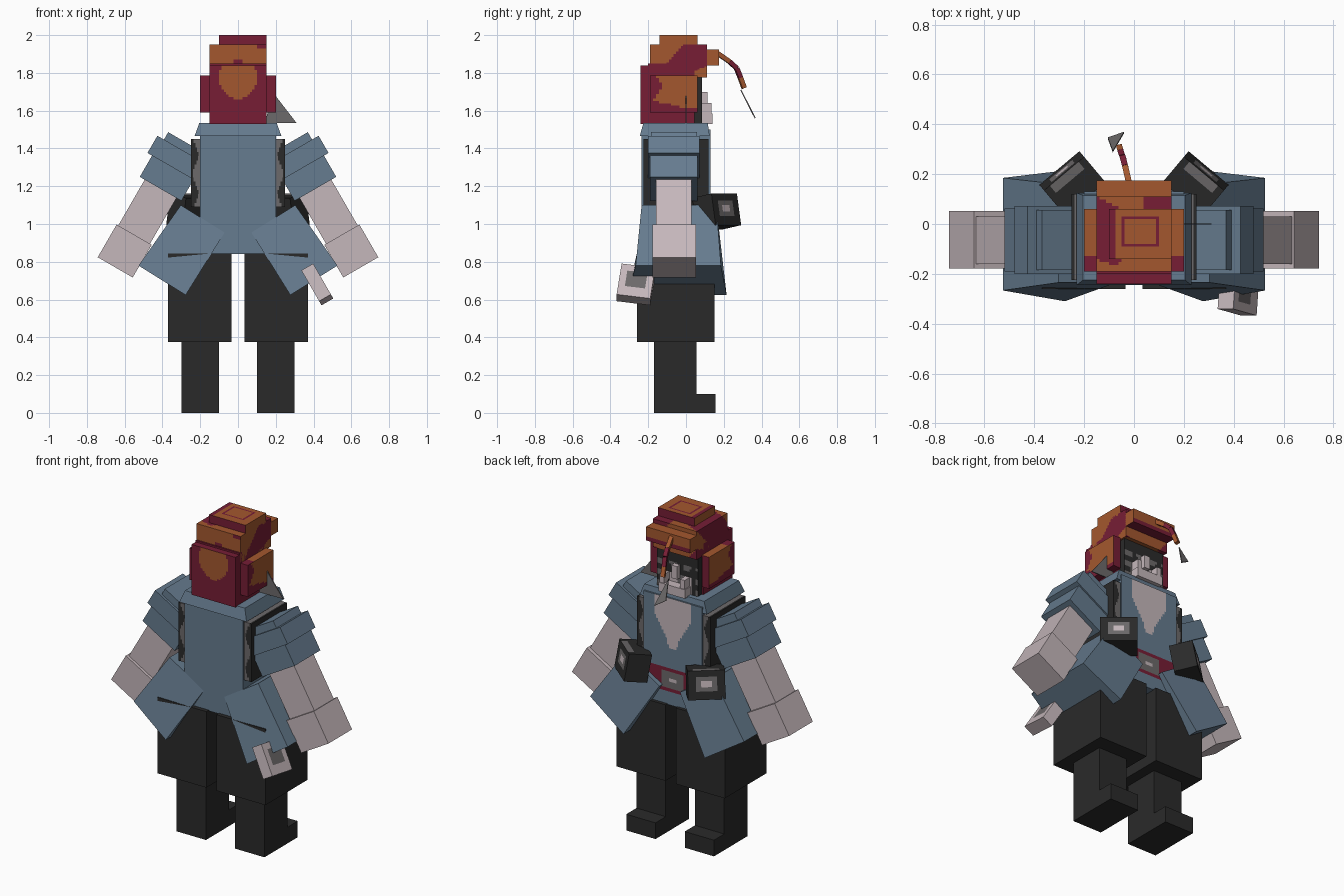
import bpy, bmesh, math
from mathutils import Matrix, Vector

if "Cube" in bpy.data.objects:
    bpy.data.objects.remove(bpy.data.objects["Cube"])


def colour(name, r, g, b):
    m = bpy.data.materials.new(name)
    m.diffuse_color = [(c / 255) ** 2.2 for c in (r, g, b)] + [1]
    m.use_nodes = True
    m.node_tree.nodes["Principled BSDF"].inputs["Base Color"].default_value = m.diffuse_color
    return m


MATS = [colour("charcoal", 46, 46, 46), colour("slate_blue", 102, 123, 142),
        colour("maroon", 118, 35, 56), colour("orange", 162, 88, 50),
        colour("pale_skin", 196, 182, 186), colour("mid_grey", 108, 105, 106)]
DARK, BLUE, RED, ORANGE, SKIN, GREY = range(6)


def box(name, lo, hi, mat, m=None, rule=None, cuts=0, side=1, shape=None):
    """Box between two corners; rule(centre, normal) picks colours before placing by m."""
    bm = bmesh.new()
    bmesh.ops.create_cube(bm, size=1)
    for v in bm.verts:
        v.co = Vector([lo[i] if v.co[i] < 0 else hi[i] for i in range(3)])
        if shape:
            v.co = shape(v.co)
    if cuts:
        bmesh.ops.subdivide_edges(bm, edges=bm.edges[:], cuts=cuts, use_grid_fill=True)
    bm.normal_update()
    for f in bm.faces:
        f.material_index = rule(f.calc_center_median(), f.normal) if rule else mat
    if m:
        bm.transform(m)
    if side < 0:
        bm.transform(Matrix.Scale(-1, 4, (1, 0, 0)))
    bmesh.ops.recalc_face_normals(bm, faces=bm.faces[:])
    return finish(name, bm)


def finish(name, bm):
    me = bpy.data.meshes.new(name)
    bm.to_mesh(me)
    bm.free()
    for mt in MATS:
        me.materials.append(mt)
    ob = bpy.data.objects.new(name, me)
    bpy.context.collection.objects.link(ob)
    return ob


def pair(name, *args, **kw):
    for side, label in ((1, "right_"), (-1, "left_")):
        box(label + name, *args, side=side, **kw)


def triangle(name, pts, mat, thick):
    """Thin triangular plate."""
    bm = bmesh.new()
    t = Vector(thick)
    a = [bm.verts.new(Vector(p) + t) for p in pts]
    b = [bm.verts.new(Vector(p) - t) for p in pts]
    faces = [bm.faces.new(a), bm.faces.new(b[::-1])]
    faces += [bm.faces.new((a[i], b[i], b[(i + 1) % 3], a[(i + 1) % 3])) for i in range(3)]
    for f in faces:
        f.material_index = mat
    bmesh.ops.recalc_face_normals(bm, faces=faces)
    return finish(name, bm)


def strut(name, p, q, r, mat):
    p, q = Vector(p), Vector(q)
    m = Matrix.Translation(p) @ (q - p).to_track_quat('Z', 'Y').to_matrix().to_4x4()
    box(name, (-r, -r, 0), (r, r, (q - p).length), mat, m)


def tilt(x, z, deg):
    return Matrix.Translation((x, 0, z)) @ Matrix.Rotation(math.radians(-deg), 4, 'Y')


# Legs and boots
pair("trouser", (.035, -.26, .375), (.37, .15, .845), DARK)
pair("boot", (.10, -.17, 0), (.30, .055, .39), DARK)
pair("toe", (.10, .055, 0), (.30, .155, .10), DARK)


# Torso with open neckline, belt and buckle on its +y side
def torso_rule(c, n):
    if n.y > .5:
        if 1.2 < c.z and abs(c.x) < .02 + .11 * min(1, (c.z - 1.2) / .2):
            return SKIN
        if .93 < c.z < 1.06:
            if abs(c.x) < .07 and .95 < c.z < 1.04:
                return SKIN if abs(c.x) < .03 and .98 < c.z < 1.01 else GREY
            return RED
    return BLUE


box("torso", (-.2, -.235, .84), (.2, .13, 1.5), BLUE, rule=torso_rule, cuts=31)


def vest_rule(c, n):
    wave = .025 * math.sin(c.z * 31)
    if abs(n.y) > .5 or n.z > .5:
        return GREY if abs(c.x) < .225 + wave * .6 and abs(c.x) > .2 else DARK
    return DARK


pair("armhole", (.19, -.225, 1.09), (.25, .12, 1.45), DARK, rule=vest_rule, cuts=15)


# Flared collar
def collar_shape(v):
    if v.z > 1.5:
        v.x *= .89
        v.y = v.y * .92
    return v


box("collar", (-.23, -.245, 1.465), (.23, .125, 1.535), BLUE, shape=collar_shape)

# Arms, all in a frame that leans outward from the hand
ARM = tilt(.60, .857, -30)
ARM = Matrix.Translation((.60, 0, .857)) @ Matrix.Rotation(math.radians(-30), 4, 'Y')
pair("hand", (-.107, -.178, -.1), (.107, .053, .1), SKIN, m=ARM)
pair("forearm", (-.097, -.16, .1), (.097, .03, .42), SKIN, m=ARM)
pair("sleeve", (-.127, -.19, .38), (.127, .062, .56), BLUE, m=ARM)
pair("shoulder_pad", (-.13, -.20, .51), (.155, .072, .615), BLUE, m=ARM)
pair("shoulder_cap", (-.12, -.185, .61), (.115, .057, .66), BLUE, m=ARM)


# Coat skirts spreading toward the hem
def skirt_shape(v):
    if v.z > 0:
        v.y = -.235 if v.y < 0 else .16
    elif v.x > 0:
        v.x += .02
        v.y *= .86
    return v


pair("coat_skirt", (-.137, -.31, -.195), (.137, .215, .195), BLUE,
     m=tilt(.29, .862, 32), shape=skirt_shape)


# Belt pouches with pale clasps
def pouch_rule(c, n):
    if n.y > .5 and abs(c.x) < .06 and -.035 < c.z < .045:
        return SKIN if abs(c.x) < .025 and -.01 < c.z < .02 else GREY
    if n.z > .5 and abs(c.x) < .07 and c.y > .02:
        return GREY
    return DARK


pair("pouch", (-.105, -.075, -.085), (.105, .06, .085), DARK, rule=pouch_rule, cuts=13,
     m=Matrix.Translation((.252, .168, 1.067)) @ Matrix.Rotation(math.radians(-40), 4, 'Z')
     @ Matrix.Rotation(math.radians(10), 4, 'X'))


# Hanging lantern on the right skirt
def lantern_rule(c, n):
    return GREY if abs(n.x) > .5 and abs(c.y) < .05 and -.035 < c.z < .05 else SKIN


box("lantern", (-.036, -.09, -.095), (.036, .09, .095), SKIN, rule=lantern_rule, cuts=9,
    m=Matrix.Translation((.42, -.265, .68)) @ Matrix.Rotation(math.radians(-30), 4, 'Y')
    @ Matrix.Rotation(math.radians(-8), 4, 'X'))
strut("lantern_hook", (.33, -.22, .80), (.39, -.25, .73), .025, BLUE)


# Head and face
def face_rule(c, n):
    if n.y > .5:
        if c.z < 1.64 and abs(c.x) < .10:
            return SKIN if math.sin(c.x * 60) > -.4 else GREY
        if c.z < 1.71 and math.sin(c.x * 70) + math.sin(c.z * 90) > .5:
            return GREY
    return DARK


box("head", (-.14, -.18, 1.52), (.14, .085, 1.86), DARK, rule=face_rule, cuts=19)
box("jaw", (-.09, .07, 1.53), (.09, .14, 1.585), SKIN)
pair("whisker", (.055, .07, 1.58), (.085, .135, 1.64), SKIN)
box("nose", (-.02, .08, 1.62), (.02, .115, 1.70), SKIN)


# Mottled hood
def mottle(c, n):
    w = math.sin(17 * c.x + 9 * c.y + 1) + math.sin(21 * c.z - 15 * c.y + 6 * c.x + 2)
    return ORANGE if w > -.15 else RED


def back_rule(c, n):
    if n.y < -.5 and (c.x / .1) ** 2 + ((c.z - 1.775) / .115) ** 2 < 1:
        return ORANGE
    return RED


def cheek_rule(c, n):
    if abs(n.x) > .5:
        inside = c.y > -.16 + .03 * math.sin(c.z * 30) and c.z > 1.615 - .2 * (c.y - .0) * (c.y < 0)
        return ORANGE if inside else RED
    return ORANGE if n.z > .5 and c.y > -.12 else RED


def top_rule(c, n):
    if n.y < -.5:
        return RED if abs(c.x) < .025 and c.z < 1.87 or c.z > 1.93 and c.x > .1 else ORANGE
    return mottle(c, n)


def crown_rule(c, n):
    if n.z > .5:
        ring = max(abs(c.x - .03) / .10, abs(c.y + .03) / .08)
        return RED if c.x < -.07 or .62 < ring < .8 and c.x < .1 else ORANGE
    return ORANGE if abs(n.x) > .5 else RED


box("hood_lower", (-.15, -.2, 1.53), (.15, .045, 1.85), RED)
box("hood_back", (-.15, -.24, 1.53), (.15, -.19, 1.84), RED, rule=back_rule, cuts=23)
pair("hood_cheek", (.15, -.19, 1.59), (.2, .06, 1.785), RED, rule=cheek_rule, cuts=15)
box("hood_top", (-.15, -.19, 1.775), (.15, .11, 1.95), RED, rule=top_rule, cuts=23)
box("hood_peak", (-.15, .10, 1.84), (.15, .175, 1.925), ORANGE,
    rule=lambda c, n: RED if n.z < -.5 or n.y > .5 and c.z < 1.865 else ORANGE, cuts=9)
box("hood_crown", (-.10, -.14, 1.94), (.15, .06, 2.0), RED, rule=crown_rule, cuts=19)

# Drooping tassel in front of the hood and a quill beside the neck
strut("tassel_root", (-.02, .165, 1.905), (-.035, .23, 1.86), .012, ORANGE)
strut("tassel_band", (-.035, .23, 1.86), (-.045, .268, 1.825), .012, RED)
strut("tassel_bend", (-.045, .268, 1.825), (-.052, .288, 1.775), .012, RED)
strut("tassel_end", (-.052, .288, 1.775), (-.058, .308, 1.72), .012, ORANGE)
triangle("tassel_tip", [(-.105, .345, 1.60), (-.04, .367, 1.56), (-.085, .29, 1.71)],
         GREY, (0, .003, .001))
triangle("neck_quill", [(.14, 0, 1.535), (.31, 0, 1.535), (.19, 0, 1.69)], GREY, (0, .003, 0))
